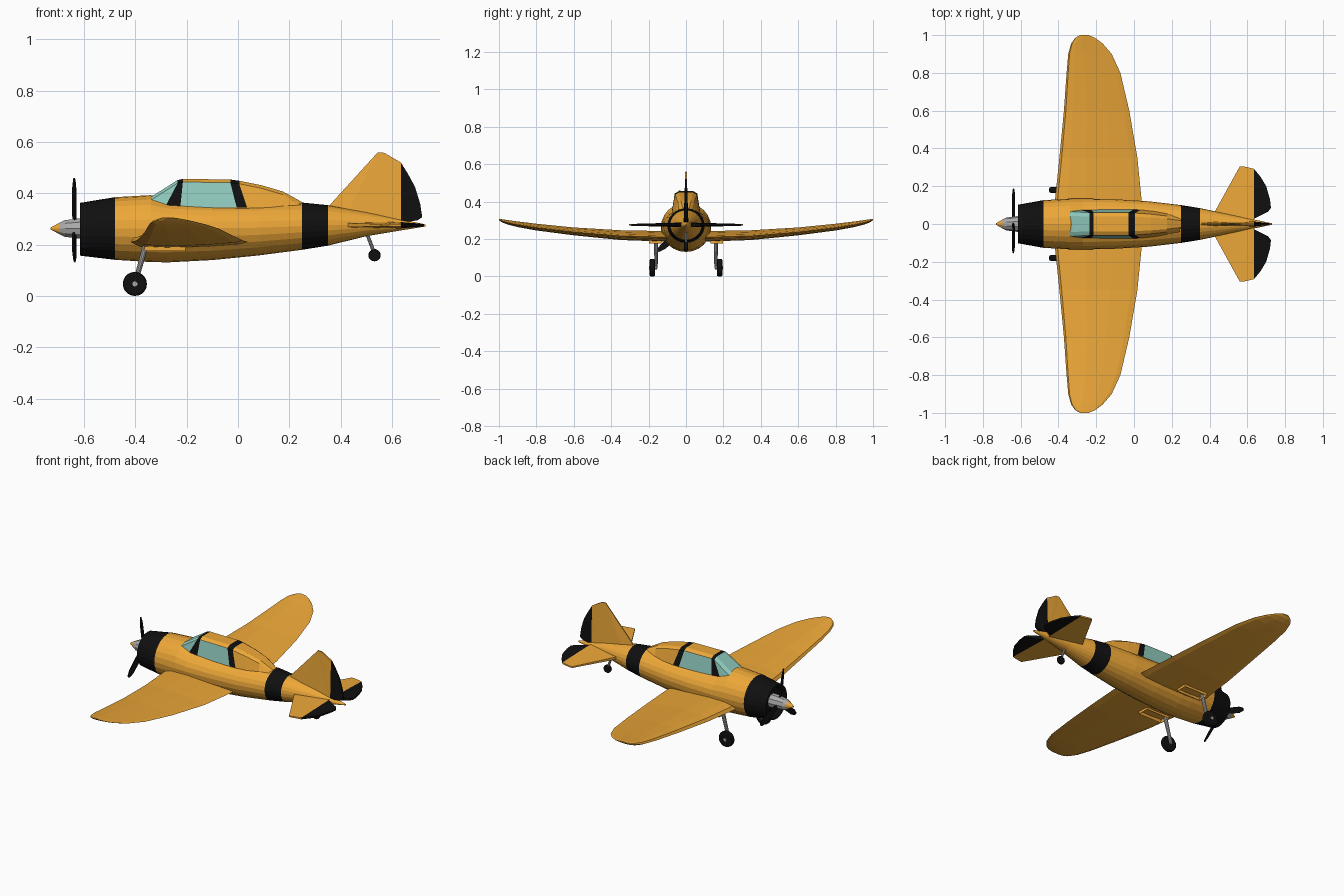
import bpy, bmesh
from math import sin, cos, pi, radians
from mathutils import Vector, Matrix

if "Cube" in bpy.data.objects:
    bpy.data.objects.remove(bpy.data.objects["Cube"])


def material(name, *rgb):
    m = bpy.data.materials.new(name)
    m.diffuse_color = (*rgb, 1)
    m.use_nodes = True
    m.node_tree.nodes["Principled BSDF"].inputs["Base Color"].default_value = m.diffuse_color
    return m


GOLD = material("gold_paint", 0.85, 0.39, 0.04)
BLACK = material("black_paint", 0.005, 0.005, 0.005)
GLASS = material("canopy_glass", 0.28, 0.60, 0.52)
STEEL = material("steel", 0.4, 0.4, 0.4)


def finish(name, bm, *mats):
    bmesh.ops.recalc_face_normals(bm, faces=bm.faces)
    me = bpy.data.meshes.new(name)
    bm.to_mesh(me)
    bm.free()
    for m in mats:
        me.materials.append(m)
    ob = bpy.data.objects.new(name, me)
    bpy.context.collection.objects.link(ob)
    return ob


def loft(name, rings, mats, pick=lambda seg, strip: 0):
    """Skin closed rings of points; pick gives the material per face."""
    bm = bmesh.new()
    vs = [[bm.verts.new(p) for p in r] for r in rings]
    n = len(rings[0])
    for i in range(len(vs) - 1):
        for j in range(n):
            k = (j + 1) % n
            f = bm.faces.new((vs[i][j], vs[i][k], vs[i + 1][k], vs[i + 1][j]))
            f.material_index = pick(i, j)
    bm.faces.new(vs[0]).material_index = pick(0, 0)
    bm.faces.new(vs[-1]).material_index = pick(len(vs) - 2, 0)
    return finish(name, bm, *mats)


def oval(x, cz, hw, up, down, n):
    return [(x, hw * cos(a), cz + (up if sin(a) > 0 else down) * sin(a))
            for a in (2 * pi * i / n for i in range(n))]


def plate(name, pts, place, mat):
    """Thin panel: outline points (u, v, half thickness) put in space by place."""
    bm = bmesh.new()
    a = [bm.verts.new(place(u, v, t)) for u, v, t in pts]
    b = [bm.verts.new(place(u, v, -t)) for u, v, t in pts]
    bm.faces.new(a)
    bm.faces.new(b[::-1])
    for i in range(len(pts)):
        j = (i + 1) % len(pts)
        bm.faces.new((a[j], a[i], b[i], b[j]))
    bmesh.ops.triangulate(bm, faces=[f for f in bm.faces if len(f.verts) > 4])
    return finish(name, bm, mat)


def rod(name, p, q, r, mat, n=10, r2=None):
    p, q = Vector(p), Vector(q)
    d = q - p
    bm = bmesh.new()
    bmesh.ops.create_cone(bm, cap_ends=True, segments=n, radius1=r,
                          radius2=r if r2 is None else r2, depth=d.length,
                          matrix=Matrix.Translation((p + q) / 2)
                          @ d.to_track_quat('Z', 'Y').to_matrix().to_4x4())
    return finish(name, bm, mat)


def wheel(name, x, y, z, r, w):
    ob = rod(name, (x, y - w / 2, z), (x, y + w / 2, z), r, BLACK, 20)
    bev = ob.modifiers.new("round", 'BEVEL')
    bev.width = w * 0.28
    bev.segments = 2


# fuselage: x, centre z, half width, height above, depth below
body = [(-.585, .262, .08, .08, .08), (-.60, .262, .088, .088, .088),
        (-.615, .262, .102, .101, .105), (-.48, .263, .126, .122, .122),
        (-.34, .264, .134, .129, .132), (-.27, .264, .135, .108, .133),
        (-.10, .264, .131, .099, .124), (.08, .266, .120, .096, .108),
        (.25, .272, .100, .092, .092), (.35, .276, .084, .078, .080),
        (.50, .277, .052, .050, .044), (.73, .275, .004, .004, .004)]
loft("fuselage", [oval(*s, 24) for s in body], (GOLD, BLACK),
     lambda i, j: int(i < 3 or i == 8))

# spinner with painted tip
spin = [(-.73, .004), (-.695, .024), (-.675, .034), (-.615, .042), (-.58, .042)]
loft("spinner", [oval(x, .263, r, r, r, 10) for x, r in spin], (GOLD, STEEL),
     lambda i, j: int(i > 0))

# three propeller blades
for i, ang in enumerate((100, 220, 340)):
    def place(u, v, t, a=radians(ang)):
        tw = radians(18)
        w, x = v * cos(tw) - t * sin(tw), v * sin(tw) + t * cos(tw)
        return (-.638 + x, u * cos(a) - w * sin(a), .263 + u * sin(a) + w * cos(a))
    plate(f"propeller_blade_{i + 1}",
          [(.02, -.008, .005), (.08, -.017, .004), (.16, -.017, .003), (.195, -.009, .002),
           (.2, 0, .002), (.195, .009, .002), (.16, .017, .003), (.08, .017, .004),
           (.02, .008, .005)], place, BLACK)

# canopy and rear fairing: base x, top x, base half width, top half width, top z
can = [(-.345, -.342, .072, .066, .384), (-.285, -.235, .075, .060, .452),
       (-.225, -.215, .076, .060, .456), (-.005, -.03, .076, .060, .454),
       (.035, .005, .075, .058, .449), (.10, .09, .068, .052, .432),
       (.18, .175, .055, .042, .407), (.26, .25, .042, .028, .366)]


def canopy_ring(xb, xt, bw, tw, zt):
    half = [(xb, bw, .345), (xt, tw, zt - .012), (xt, tw * .65, zt)]
    return ([(xb, bw * .9, .32)] + half
            + [(x, -y, z) for x, y, z in half[::-1]] + [(xb, -bw * .9, .32)])


def canopy_paint(seg, strip):
    if seg in (1, 3):
        return 1 if 1 <= strip <= 5 else 0
    if seg == 0:
        return 2 if 1 <= strip <= 5 else 0
    return 2 if seg == 2 and strip in (1, 5) else 0


loft("canopy", [canopy_ring(*s) for s in can], (GOLD, BLACK, GLASS), canopy_paint)

# wing: y, leading x, trailing x, mid z, thickness
half = [(.13, -.418, .04, .215, .056), (.35, -.395, .018, .221, .052),
        (.60, -.371, -.025, .241, .042), (.80, -.357, -.072, .264, .036),
        (.90, -.348, -.118, .279, .030), (.955, -.333, -.165, .290, .024),
        (.985, -.312, -.205, .298, .016), (1.0, -.285, -.24, .304, .006)]
foil = [(0, -.1), (.03, .22), (.14, .45), (.35, .5), (.65, .32), (.92, .08), (1, -.08),
        (.92, -.25), (.65, -.42), (.3, -.5), (.08, -.42)]


def wing_ring(y, a, b, z, t):
    return [(a + (b - a) * u, y, z + t * v) for u, v in foil]


loft("wing", [wing_ring(-s[0], *s[1:]) for s in half[::-1]]
     + [wing_ring(*s) for s in half], (GOLD,))

# fin and rudder
upright = lambda u, v, t: (u, t, v)
plate("fin", [(.34, .335, .004), (.545, .56, .003), (.57, .558, .004), (.635, .52, .005),
              (.635, .27, .013), (.40, .27, .013)], upright, GOLD)
plate("rudder", [(.635, .52, .005), (.663, .475, .005), (.69, .425, .005), (.71, .36, .004),
                 (.718, .307, .004), (.70, .295, .006), (.635, .285, .013)],
      upright, BLACK)

for side, s in (("left", -1), ("right", 1)):
    # tailplane halves and elevators
    flat = lambda u, v, t: (u, s * v, .276 + t)
    plate(f"{side}_tailplane", [(.40, .0, .010), (.425, .06, .008), (.56, .305, .004),
                                (.58, .305, .004), (.635, .292, .005), (.635, 0, .013)],
          flat, GOLD)
    plate(f"{side}_elevator", [(.635, .292, .005), (.67, .25, .005), (.70, .20, .005),
                               (.72, .13, .004), (.725, .085, .004), (.71, .065, .006),
                               (.635, .028, .012)], flat, BLACK)
    # main landing gear
    wheel(f"{side}_main_wheel", -.402, s * .18, .047, .047, .03)
    rod(f"{side}_gear_strut", (-.402, s * .16, .045), (-.358, s * .16, .205), .009, STEEL, 10, .012)
    rod(f"{side}_axle", (-.402, s * .155, .047), (-.402, s * .198, .047), .01, STEEL)
    # open wheel well frame under the wing
    bm = bmesh.new()
    bmesh.ops.create_cube(bm, size=1, matrix=Matrix.Translation((-.285, s * .165, .193))
                          @ Matrix.Diagonal((.16, .068, .036, 1)))
    bm.normal_update()
    bottom = min(bm.faces, key=lambda f: f.calc_center_median().z)
    bmesh.ops.inset_individual(bm, faces=[bottom], thickness=.01, depth=-.02)
    finish(f"{side}_wheel_well", bm, GOLD)

# tail wheel
wheel("tail_wheel", .532, 0, .159, .024, .02)
rod("tail_wheel_strut", (.532, 0, .165), (.50, 0, .25), .007, STEEL)
